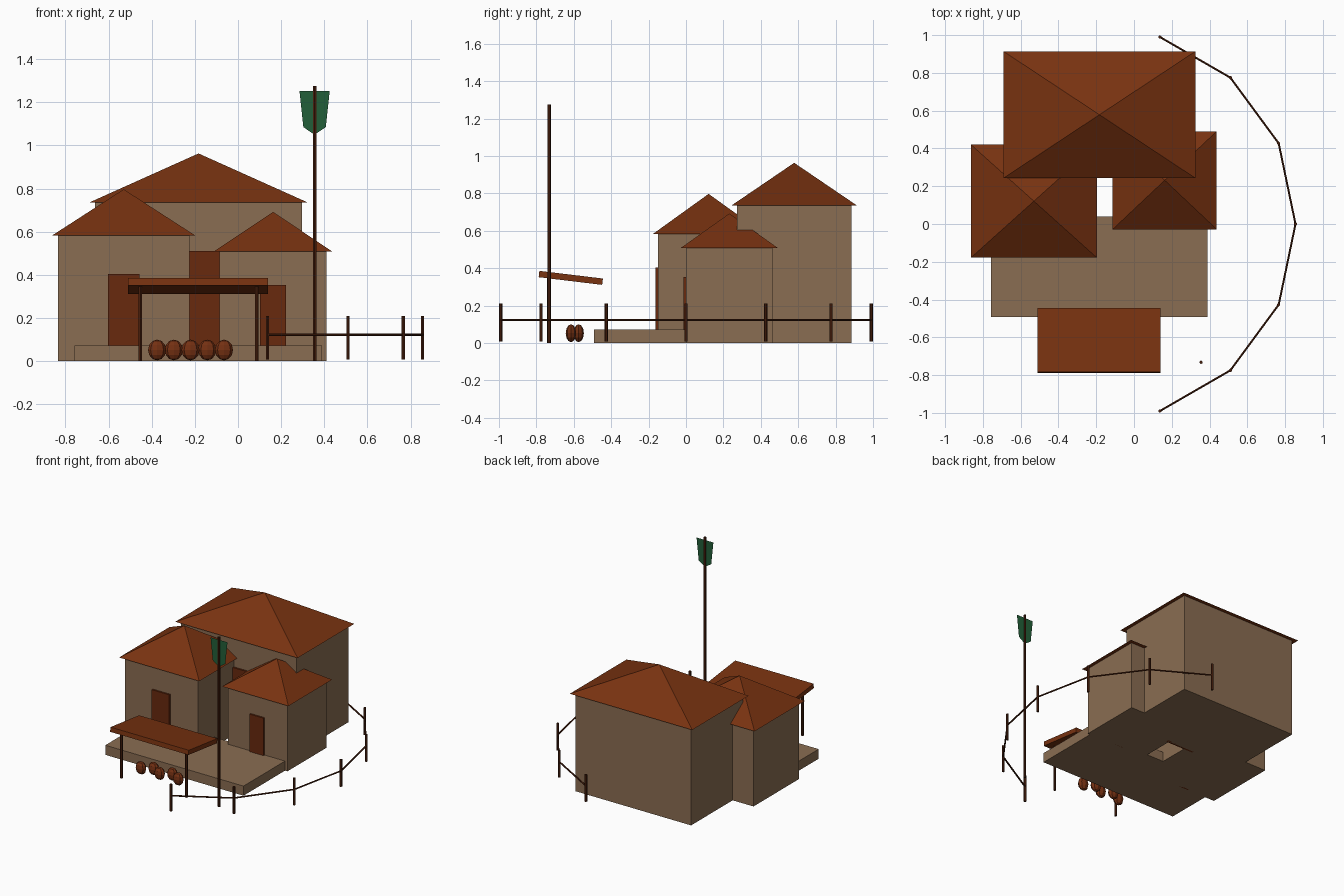
import bpy, bmesh, math
from mathutils import Vector

if "Cube" in bpy.data.objects:
    bpy.data.objects.remove(bpy.data.objects["Cube"])


def material(name, rgb):
    m = bpy.data.materials.new(name)
    lin = [((c / 255 + 0.055) / 1.055) ** 2.4 for c in rgb]
    m.diffuse_color = (*lin, 1)
    m.use_nodes = True
    m.node_tree.nodes["Principled BSDF"].inputs["Base Color"].default_value = m.diffuse_color
    return m


WALL = material("tan_plaster", (138, 109, 82))
ROOF = material("rust_roof", (120, 50, 16))
DOOR = material("brown_door", (104, 41, 13))
WOOD = material("dark_wood", (74, 32, 13))
CLAY = material("clay", (116, 48, 18))
FLAG = material("green_cloth", (34, 95, 56))


def make(name, bm, mat):
    me = bpy.data.meshes.new(name)
    bmesh.ops.recalc_face_normals(bm, faces=bm.faces)
    bm.to_mesh(me)
    bm.free()
    me.materials.append(mat)
    ob = bpy.data.objects.new(name, me)
    bpy.context.collection.objects.link(ob)
    return ob


def box(name, lo, hi, mat):
    lo, hi = Vector(lo), Vector(hi)
    bm = bmesh.new()
    bmesh.ops.create_cube(bm, size=1)
    bmesh.ops.scale(bm, vec=hi - lo, verts=bm.verts)
    ob = make(name, bm, mat)
    ob.location = (lo + hi) / 2
    return ob


def rod(name, a, b, r, mat, sides=6):
    a, b = Vector(a), Vector(b)
    bm = bmesh.new()
    bmesh.ops.create_cone(bm, cap_ends=True, segments=sides, radius1=r,
                          radius2=r, depth=(b - a).length)
    ob = make(name, bm, mat)
    ob.location = (a + b) / 2
    ob.rotation_euler = (b - a).to_track_quat('Z', 'Y').to_euler()
    return ob


def pyramid(name, x0, x1, y0, y1, z0, z1):
    bm = bmesh.new()
    base = [bm.verts.new(p) for p in
            ((x0, y0, z0), (x1, y0, z0), (x1, y1, z0), (x0, y1, z0))]
    tip = bm.verts.new(((x0 + x1) / 2, (y0 + y1) / 2, z1))
    bm.faces.new(base[::-1])
    for i in range(4):
        bm.faces.new((base[i], base[(i + 1) % 4], tip))
    return make(name, bm, ROOF)


def house(name, x0, x1, y0, y1, h, peak, eave):
    box(name + "_walls", (x0, y0, 0), (x1, y1, h), WALL)
    pyramid(name + "_roof", x0 - eave, x1 + eave, y0 - eave, y1 + eave, h, peak)
    cx, w = (x0 + x1) / 2, (x1 - x0) * 0.12
    box(name + "_door", (cx - w, y0 - 0.013, 0), (cx + w, y0 + 0.01, h * 0.695), DOOR)


# three houses and the terrace in front
house("main_house", -0.662, 0.296, 0.272, 0.885, 0.735, 0.963, 0.029)
house("left_house", -0.835, -0.225, -0.15, 0.392, 0.582, 0.797, 0.028)
house("right_house", -0.085, 0.41, 0.0, 0.463, 0.508, 0.692, 0.028)
box("terrace", (-0.757, -0.492, 0), (0.39, 0.04, 0.072), WALL)

# sloped canopy on two posts
canopy = box("canopy", (-0.51, -0.787, 0.331), (0.14, -0.445, 0.365), ROOF)
canopy.rotation_euler.x = -0.12
for x in (-0.453, 0.087):
    rod("canopy_post", (x, -0.735, 0), (x, -0.735, 0.36), 0.009, WOOD)

# row of clay jars, alternating front and back
for i in range(5):
    bm = bmesh.new()
    bmesh.ops.create_uvsphere(bm, u_segments=8, v_segments=6, radius=1)
    bmesh.ops.scale(bm, vec=(0.042, 0.028, 0.048), verts=bm.verts)
    make("jar", bm, CLAY).location = (
        -0.375 + i * 0.0775, -0.615 + 0.041 * (i % 2), 0.052)

# flag pole with hanging banner
rod("flag_pole", (0.355, -0.732, 0), (0.355, -0.732, 1.275), 0.009, WOOD)
bm = bmesh.new()
bm.faces.new([bm.verts.new((0.355 + x, -0.732, z)) for x, z in
              ((-0.07, 1.252), (-0.052, 1.085), (0, 1.05), (0.052, 1.085), (0.07, 1.252))])
make("banner", bm, FLAG)

# curved fence, mirrored front to back
half = [(0.137, 0.99), (0.51, 0.775), (0.766, 0.427)]
posts = [(x, -y) for x, y in half] + [(0.855, 0)] + half[::-1]
for x, y in posts:
    rod("fence_post", (x, y, 0.007), (x, y, 0.21), 0.009, WOOD)
for (ax, ay), (bx, by) in zip(posts, posts[1:]):
    rod("fence_rail", (ax, ay, 0.123), (bx, by, 0.123), 0.006, WOOD)
